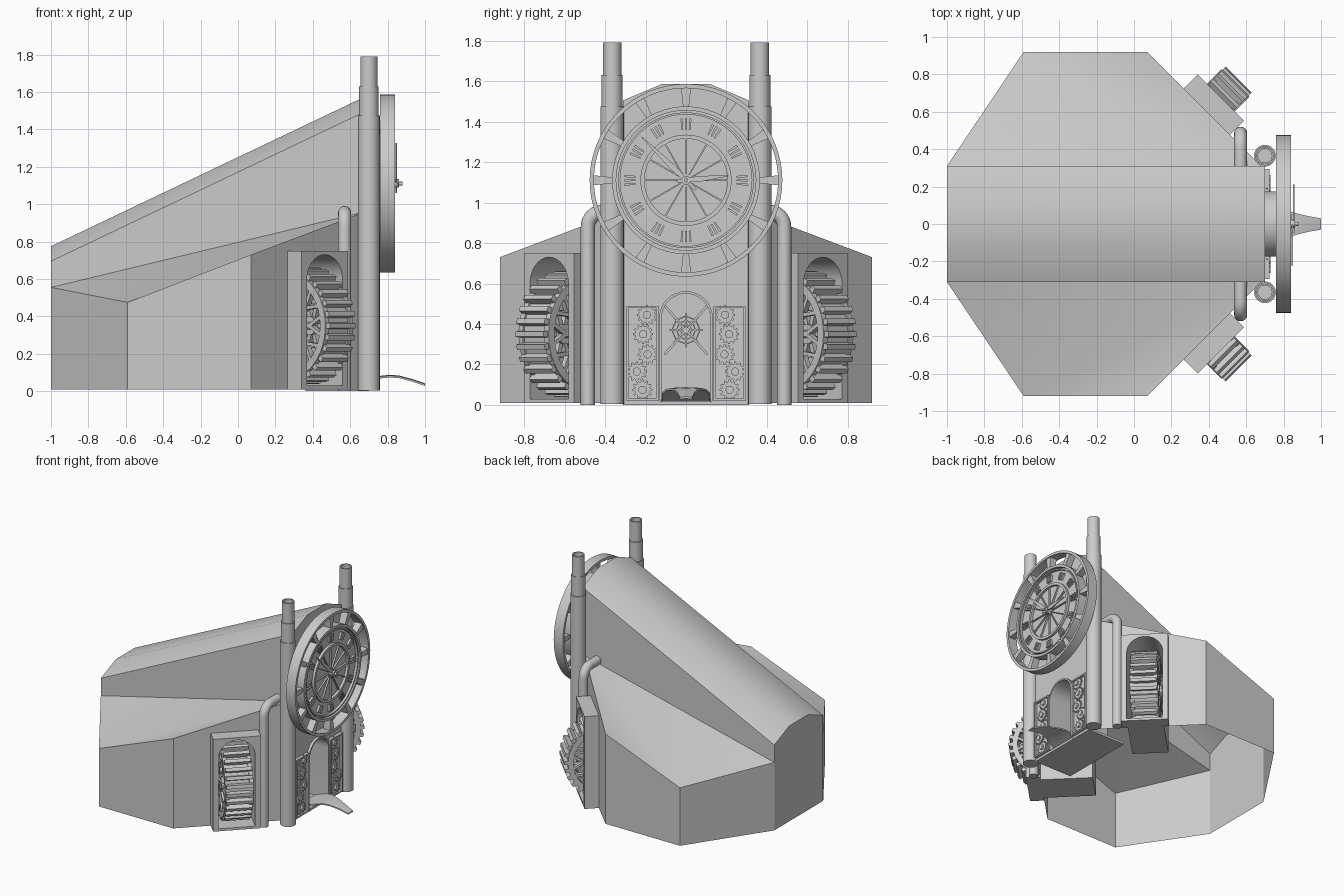
import bpy, bmesh
from math import sin, cos, pi, radians, sqrt
from mathutils import Matrix, Vector

if "Cube" in bpy.data.objects:
    bpy.data.objects.remove(bpy.data.objects["Cube"])

S = sqrt(0.5)

def frame(u, v, w, o=(0, 0, 0)):
    m = Matrix((u, v, w)).transposed().to_4x4()
    m.translation = o
    return m

FRONT = frame((0, 1, 0), (0, 0, 1), (1, 0, 0))            # facade: y, z, outward x
DIAG = frame((-S, S, 0), (0, 0, 1), (S, S, 0))            # diagonal wall
CLOCK = frame((0, 1, 0), (0, 0, 1), (1, 0, 0), (0, 0, 1.11))
AXLE = frame((S, S, 0), (0, 0, 1), (S, -S, 0), DIAG @ Vector((0.15, 0.35, 0.63)))

def finish(name, bm, m=None, mirror=False, weld=False):
    if m:
        bmesh.ops.transform(bm, matrix=m, verts=bm.verts)
    if weld:
        bmesh.ops.remove_doubles(bm, verts=bm.verts, dist=0.001)
    bmesh.ops.recalc_face_normals(bm, faces=bm.faces)
    for f in bm.faces:
        f.smooth = True
    for e in bm.edges:
        e.smooth = len(e.link_faces) != 2 or e.calc_face_angle(0) < radians(30)
    me = bpy.data.meshes.new(name)
    bm.to_mesh(me)
    bm.free()
    ob = bpy.data.objects.new(name, me)
    bpy.context.collection.objects.link(ob)
    if mirror:
        mod = ob.modifiers.new("mirror", 'MIRROR')
        mod.use_axis = (False, True, False)
    return ob

def face(bm, pts):
    return bm.faces.new([bm.verts.new(p) for p in pts])

def loft(bm, rings, caps=True, closed=True):
    vs = [[bm.verts.new(p) for p in r] for r in rings]
    n = len(vs[0])
    for a, b in zip(vs, vs[1:]):
        for i in range(n if closed else n - 1):
            j = (i + 1) % n
            bm.faces.new((a[i], a[j], b[j], b[i]))
    if caps:
        bm.faces.new(vs[0])
        bm.faces.new(vs[-1])

def prism(bm, pts, w0, w1):
    loft(bm, [[(u, v, w) for u, v in pts] for w in (w0, w1)])

def circle(r, n=32, c=(0, 0)):
    return [(c[0] + r * cos(2 * pi * i / n), c[1] + r * sin(2 * pi * i / n)) for i in range(n)]

def ring(bm, r0, r1, w0, w1, n=48):
    prof = [(r0, w0), (r1, w0), (r1, w1), (r0, w1), (r0, w0)]
    loft(bm, [[(x, y, w) for x, y in circle(r, n)] for r, w in prof], caps=False)
    bmesh.ops.remove_doubles(bm, verts=bm.verts, dist=1e-5)

def bar(bm, p, q, t0, t1, w0, w1):
    p, q = Vector(p), Vector(q)
    s = Vector((-(q - p).y, (q - p).x)).normalized() / 2
    prism(bm, [p - s * t0, q - s * t1, q + s * t1, p + s * t0], w0, w1)

def polar(r, a):
    return (r * cos(a), r * sin(a))

def arch(c, h, z0, spring, n=16):
    return ([(c + h, z0)] + [(c + h * cos(pi * i / n), spring + h * sin(pi * i / n))
            for i in range(n + 1)] + [(c - h, z0)])

# Main building shell, one half mirrored, open underneath
bm = bmesh.new()
A, B, C, E = (-1, .31, .555), (-.59, .92, .475), (.07, .92, .73), (.68, .31, .96)
A0, B0, C0, E0 = [(p[0], p[1], .01) for p in (A, B, C, E)]
well = arch(.15, .135, .01, .595)
door = arch(0, .12, .01, .43)
for tri in ((E, A, B), (E, B, C), (A, B, B0, A0), (B, C, C0, B0)):
    face(bm, tri)
diag = [(.601, .73), (.601, .01)] + well + [(-.262, .01), (-.262, .96)]
face(bm, [DIAG @ Vector((u, v, .70)) for u, v in diag])
half = [p for p in door if p[0] > -1e-6][::-1] + [(.31, .01), (.31, 1.505), (.12, 1.585), (0, 1.585)]
face(bm, [(.70, y, z) for y, z in half])
face(bm, [(-1, 0, .01), A0, A, (-1, .31, .695), (-1, .12, .775), (-1, 0, .775)])
face(bm, [A, E, (.70, .31, .96), (.70, .31, 1.505), (-1, .31, .695)])
face(bm, [E0, (.70, .31, .01), (.70, .31, .96), E])
face(bm, [(-1, .31, .695), (.70, .31, 1.505), (.70, .12, 1.585), (-1, .12, .775)])
face(bm, [(-1, .12, .775), (.70, .12, 1.585), (.70, 0, 1.585), (-1, 0, .775)])
finish("building_shell", bm, mirror=True, weld=True)

# Arched wheel housings on the diagonal walls, with deep wells
bm = bmesh.new()
prism(bm, [(.325, .01)] + well + [(-.025, .01), (-.025, .75), (.325, .75)], .70, .806)
prism(bm, [(.015, .01), (.285, .01), (.285, .03), (.015, .03)], .31, .806)
loft(bm, [[(u, v, w) for u, v in well] for w in (.70, .31)], caps=False, closed=False)
face(bm, [(u, v, .31) for u, v in well])
finish("wheel_housing", bm, DIAG, True)

# Treaded wheels
bm = bmesh.new()
ring(bm, .258, .275, -.09, .09)
for k in range(30):
    a = 2 * pi * k / 30
    bar(bm, polar(.27, a), polar(.312, a), .034, .026, -.098, .098)
prism(bm, circle(.02, 16), -.13, .13)
for s in (-1, 1):
    w0, w1 = sorted((s * .075, s * .105))
    ring(bm, .245, .285, w0, w1)
    ring(bm, .10, .118, w0, w1)
    prism(bm, circle(.05, 20), s * .06, s * .118)
    for k in range(10):
        a = 2 * pi * k / 10
        bar(bm, polar(.04, a), polar(.17, a), .022, .026, w0, w1)
        for d in (-.2, .2):
            bar(bm, polar(.16, a), polar(.255, a + d), .02, .018, w0, w1)
finish("treaded_wheel", bm, AXLE, True)

# Tall stepped chimneys with open tops
bm = bmesh.new()
steps = [(.058, .005), (.058, 1.475), (.052, 1.475), (.052, 1.63), (.046, 1.63),
         (.046, 1.79), (.037, 1.79), (.037, 1.60)]
loft(bm, [[(x, y, z) for x, y in circle(r, 24, (.70, .365))] for r, z in steps])
finish("chimney", bm, mirror=True)

# Bent side pipes
bm = bmesh.new()
path = [(.485, 0, 0), (.485, .88, 0)]
path += [(.41 + .075 * cos(t), .88 + .075 * sin(t), t) for t in [pi / 16 * i for i in range(1, 9)]]
path += [(.30, .955, pi / 2)]
loft(bm, [[(.57 + p, y + q * cos(t), z + q * sin(t)) for p, q in circle(.035, 16)] for y, z, t in path])
finish("bent_pipe", bm, mirror=True)

# Doorway alcove and trim
bm = bmesh.new()
loft(bm, [[(u, v, w) for u, v in door] for w in (.70, .36)], caps=False, closed=False)
face(bm, [(u, v, .36) for u, v in door])
prism(bm, [(-.31, 0), (.31, 0), (.31, .02), (-.31, .02)], .36, .70)
finish("door_alcove", bm, FRONT)
bm = bmesh.new()
prism(bm, arch(0, .132, .02, .43) + door[::-1], .695, .72)
finish("door_trim", bm, FRONT)

# Web emblem on the alcove wall
bm = bmesh.new()
for r in (.03, .05, .072):
    ring(bm, r - .006, r, .36, .38, 8)
for k in range(8):
    bar(bm, (0, 0), polar(.085, k * pi / 4), .012, .004, .36, .385)
for s in (-1, 1):
    bar(bm, (-.105 * s, -.12), (.105 * s, .12), .012, .012, .36, .375)
finish("web_emblem", bm, FRONT @ Matrix.Translation((0, .37, 0)))

# Tongue-shaped ramp
bm = bmesh.new()
stations = [(.60, .12, .03), (.70, .118, .065), (.76, .10, .082), (.81, .076, .088),
            (.86, .06, .084), (.93, .042, .066), (1.0, .03, .042)]
loft(bm, [[(x, -w, z - .014), (x, 0, z - .01), (x, w, z - .014), (x, w, z - .004), (x, 0, z), (x, -w, z - .004)]
          for x, w, z in stations])
finish("tongue_ramp", bm)

# Framed gear panels beside the door
bm = bmesh.new()
prism(bm, [(.135, .02), (.295, .02), (.295, .49), (.135, .49)], .695, .706)
for p, q in (((.135, .026), (.295, .026)), ((.135, .484), (.295, .484)),
             ((.141, .03), (.141, .48)), ((.289, .03), (.289, .48))):
    bar(bm, p, q, .012, .012, .70, .725)
finish("gear_panel", bm, FRONT, True)
bm = bmesh.new()
for i, (y, z) in enumerate(((.193, .445), (.212, .35), (.19, .25), (.243, .165), (.215, .075))):
    pts = []
    for k in range(12):
        for d, r in ((-.17, .039), (-.09, .05), (.09, .05), (.17, .039)):
            u, v = polar(r, k * pi / 6 + d)
            pts.append((y + u, z + v))
    prism(bm, pts, .705, .716 + .004 * (i % 2))
    prism(bm, circle(.02, 16, (y, z)), .71, .73)
finish("panel_gears", bm, FRONT, True)

# Clock: mount, openwork rim, dial, markers, hands
bm = bmesh.new()
prism(bm, circle(.175, 40), .69, .80)
finish("clock_mount", bm, CLOCK)
bm = bmesh.new()
ring(bm, .455, .476, .76, .84, 64)
ring(bm, .345, .365, .765, .84, 64)
for k in range(12):
    a = k * pi / 6
    bar(bm, polar(.35, a), polar(.46, a), .026, .05, .775, .832)
finish("clock_rim", bm, CLOCK)
bm = bmesh.new()
prism(bm, circle(.35, 64), .775, .815)
for r0, r1 in ((.205, .225), (.325, .335)):
    ring(bm, r0, r1, .81, .835, 64)
for k in range(12):
    a = k * pi / 6
    bar(bm, polar(.03, a), polar(.21, a), .006, .008, .81, .828)
finish("clock_dial", bm, CLOCK)
bm = bmesh.new()
for k in range(12):
    for d in (-.07, 0, .07):
        a = k * pi / 6 + d
        bar(bm, polar(.25, a), polar(.305, a), .008, .012, .81, .832)
finish("hour_markers", bm, CLOCK)
bm = bmesh.new()
for tip, w in (((-.22, .215), .842), ((.21, .022), .85)):
    t = Vector(tip)
    bar(bm, -t * .22, t * .3, .012, .03, w, w + .007)
    bar(bm, t * .3, t, .03, .004, w, w + .007)
prism(bm, circle(.022, 20), .81, .862)
prism(bm, circle(.01, 16), .86, .88)
finish("clock_hands", bm, CLOCK)
